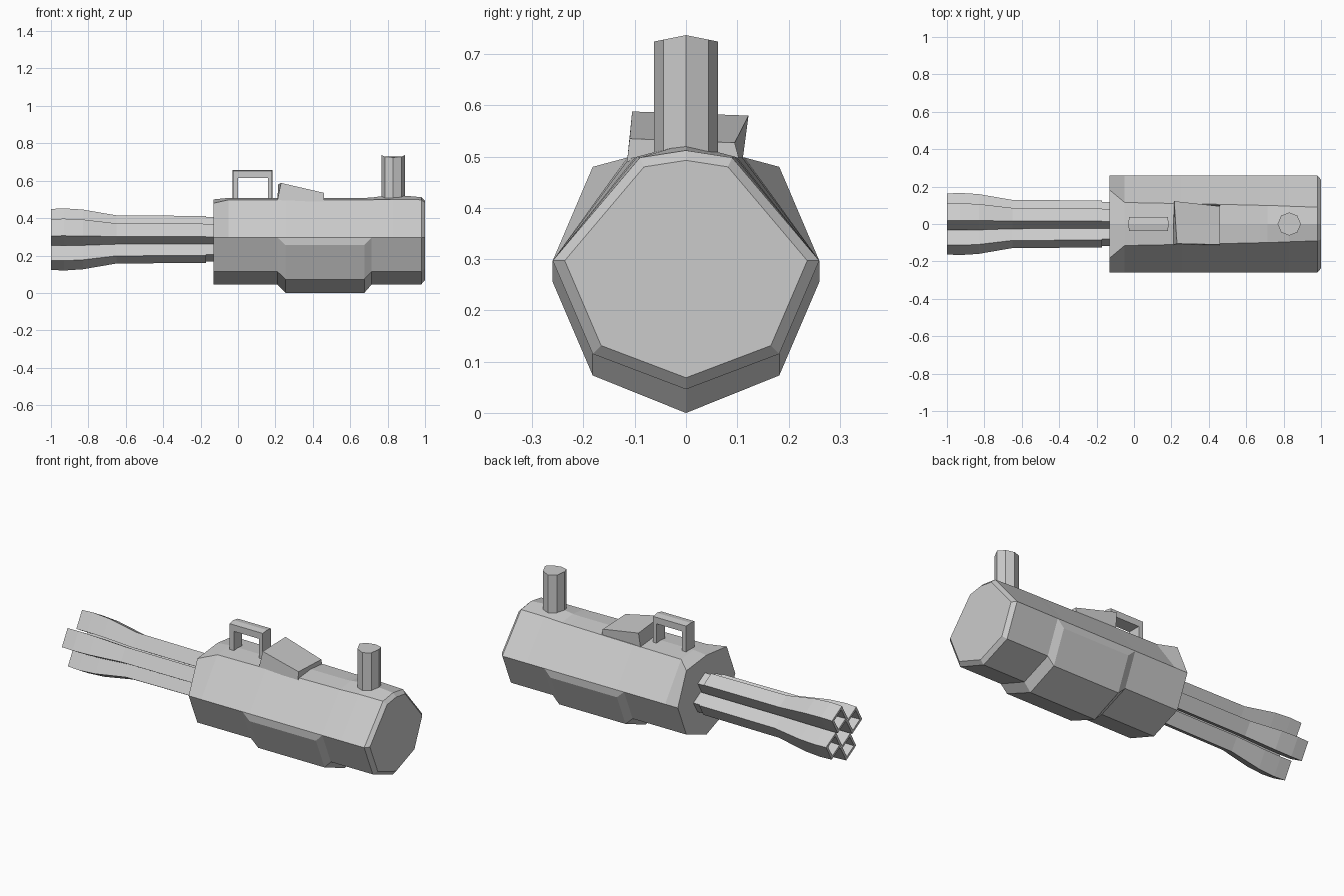
import bpy, bmesh
from math import cos, sin, radians, pi

if "Cube" in bpy.data.objects:
    bpy.data.objects.remove(bpy.data.objects["Cube"])


def loft(name, rings, cap=True):
    """Skin a list of equal-length vertex rings into one flat-shaded object."""
    bm = bmesh.new()
    vs = [[bm.verts.new(p) for p in ring] for ring in rings]
    n = len(vs[0])
    for a, b in zip(vs, vs[1:]):
        for i in range(n):
            j = (i + 1) % n
            bm.faces.new((a[i], a[j], b[j], b[i]))
    if cap:
        bm.faces.new(vs[0])
        bm.faces.new(vs[-1])
    bmesh.ops.remove_doubles(bm, verts=bm.verts, dist=0.0005)
    bmesh.ops.recalc_face_normals(bm, faces=bm.faces)
    me = bpy.data.meshes.new(name)
    bm.to_mesh(me)
    bm.free()
    ob = bpy.data.objects.new(name, me)
    bpy.context.collection.objects.link(ob)
    return ob


# Body: mirrored section, with the lower sides dropped along the belly bulge
def body_ring(x, yt, zt, ztop, drop=0.0, scale=1.0):
    right = [(0.182, 0.115 - drop), (0.26, 0.297 - drop), (0.26, 0.297), (yt, zt)]
    pts = [(0, 0.046 - drop * 1.1)] + right + [(0, ztop)]
    pts += [(-y, z) for y, z in reversed(right)]
    return [(x, y * scale, 0.297 + (z - 0.297) * scale) for y, z in pts]


loft("body", [
    body_ring(-0.13, 0.182, 0.48, 0.5),
    body_ring(-0.05, 0.115, 0.498, 0.508),
    body_ring(0.21, 0.11, 0.498, 0.508),
    body_ring(0.255, 0.11, 0.498, 0.508, 0.042),
    body_ring(0.675, 0.1, 0.498, 0.508, 0.042),
    body_ring(0.715, 0.1, 0.498, 0.51),
    body_ring(0.83, 0.095, 0.5, 0.525),
    body_ring(0.98, 0.09, 0.498, 0.512),
    body_ring(1.0, 0.09, 0.498, 0.512, 0, 0.91),
])


# Barrels: four hollow square tubes in a twisted cluster, flared at the muzzle
def barrel_ring(x, k, scale, wall=0.0):
    a = radians(67.5 + 90 * k)
    cy, cz = 0.1 * cos(a), 0.1 * sin(a)
    r = 0.073 - wall
    ring = []
    for i in range(4):
        t = radians(15 + 90 * i)
        ring.append((x, (cy + r * cos(t)) * scale, 0.286 + (cz + r * sin(t)) * scale))
    return ring


for k in range(4):
    loft(f"barrel_{k + 1}", [barrel_ring(x, k, s, w) for x, s, w in (
        (-0.10, 0.73, 0), (-0.17, 0.73, 0), (-0.17, 0.77, 0), (-0.65, 0.79, 0),
        (-0.83, 0.98, 0), (-0.93, 1.02, 0), (-1.0, 1.0, 0),
        (-1.0, 1.0, 0.02), (-0.8, 0.95, 0.02))])


# Carry handle: ridged strap swept over an inverted U
def strap_ring(outer, inner):
    (xo, zo), (xi, zi) = outer, inner
    xr, zr = xo + (xo - xi) * 0.1, zo + (zo - zi) * 0.15
    return [(xi, -0.037, zi), (xo, -0.037, zo), (xr, 0, zr),
            (xo, 0.037, zo), (xi, 0.037, zi)]


loft("carry_handle", [strap_ring(o, i) for o, i in (
    ((-0.027, 0.49), (0.0, 0.49)), ((-0.027, 0.652), (0.0, 0.615)),
    ((0.182, 0.652), (0.16, 0.615)), ((0.182, 0.49), (0.16, 0.49)))])

# Sight block: skewed wedge sloping down to the rear
loft("sight_block", [
    [(0.21, -0.112, 0.49), (0.21, 0.11, 0.49), (0.46, 0.105, 0.49), (0.46, -0.115, 0.49)],
    [(0.23, -0.105, 0.588), (0.215, 0.122, 0.58), (0.46, 0.095, 0.527), (0.46, -0.11, 0.535)]])

# Rear post: octagonal column with a shallow roof-shaped top
octagon = [(0.062 * cos(i * pi / 4), 0.062 * sin(i * pi / 4)) for i in range(8)]
post = loft("rear_post", [[(0.83 + x, y, 0.49) for x, y in octagon],
                          [(0.83 + x, y, 0.737 - 0.2 * abs(y)) for x, y in octagon]])
